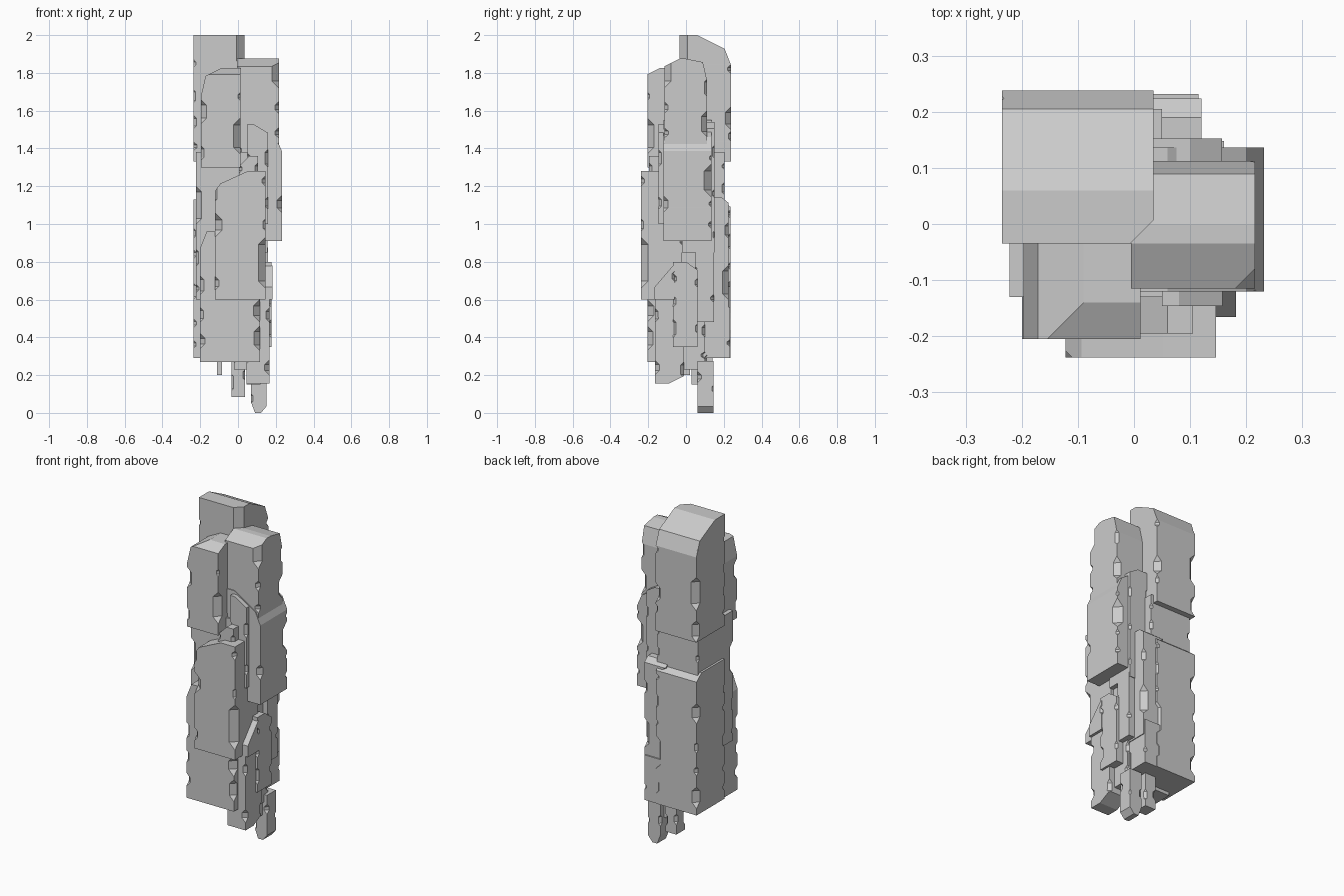
import bpy, bmesh, random
from mathutils import Vector

random.seed(7)


def notch_depth(z, notches):
    # chamfer size of one vertical edge at height z
    best = 0.0
    for z0, z1, c in notches:
        ramp = min(c, (z1 - z0) / 3)
        best = max(best, c * max(0.0, min(1.0, (z - z0) / ramp, (z1 - z) / ramp)))
    return best


def column(name, x, y, z, notches=(), cuts=(), chips=0.018):
    """Rock column. notches: (corner, z0, z1, size), corners run front-left,
    front-right, back-right, back-left. cuts: (point, normal) planes removing material."""
    (x0, x1), (y0, y1), (za, zb) = x, y, z
    edges = [[n[1:] for n in notches if n[0] == k] for k in range(4)]
    # scattered small chips on every vertical edge
    for e in edges:
        fixed = list(e)
        t = za + random.uniform(0.03, 0.12)
        while t < zb - 0.07:
            h = random.uniform(0.035, 0.1)
            if t + h < zb and all(t + h < a or t > b for a, b, _ in fixed):
                e.append((t, t + h, chips * random.uniform(0.6, 1.2)))
            t += h + random.uniform(0.06, 0.2)
    levels = {za, zb}
    for e in edges:
        for a, b, c in e:
            r = min(c, (b - a) / 3)
            levels |= {round(v, 4) for v in (a, a + r, b - r, b) if za < v < zb}
    bm = bmesh.new()
    rings = []
    for h in sorted(levels):
        c = [notch_depth(h, e) for e in edges]
        pts = [(x0, y0 + c[0]), (x0 + c[0], y0), (x1 - c[1], y0), (x1, y0 + c[1]),
               (x1, y1 - c[2]), (x1 - c[2], y1), (x0 + c[3], y1), (x0, y1 - c[3])]
        rings.append([bm.verts.new((px, py, h)) for px, py in pts])
    for lo, hi in zip(rings, rings[1:]):
        for i in range(8):
            j = (i + 1) % 8
            bm.faces.new((lo[i], lo[j], hi[j], hi[i]))
    bm.faces.new(rings[0][::-1])
    bm.faces.new(rings[-1])
    bmesh.ops.remove_doubles(bm, verts=bm.verts, dist=0.0003)
    # broken, sloping ends
    for co, no in cuts:
        bmesh.ops.bisect_plane(bm, geom=bm.verts[:] + bm.edges[:] + bm.faces[:], dist=1e-5,
                               plane_co=Vector(co), plane_no=Vector(no).normalized(),
                               clear_outer=True)
        bmesh.ops.holes_fill(bm, edges=[e for e in bm.edges if e.is_boundary], sides=0)
    bmesh.ops.dissolve_limit(bm, angle_limit=0.005, verts=bm.verts, edges=bm.edges)
    bmesh.ops.recalc_face_normals(bm, faces=bm.faces)
    me = bpy.data.meshes.new(name)
    bm.to_mesh(me)
    bm.free()
    ob = bpy.data.objects.new(name, me)
    bpy.context.collection.objects.link(ob)
    return ob


# upper columns
column("summit_column", (-0.235, 0.035), (-0.035, 0.238), (1.33, 2.0),
       [(1, 1.82, 2.2, 0.042), (3, 1.52, 1.72, 0.035), (3, 1.33, 1.46, 0.03), (2, 1.5, 1.62, 0.03)],
       [((0, 0.06, 2.0), (0, 0.07, 0.14)), ((0, 0.205, 1.927), (0, 0.085, 0.033))])
column("upper_right_column", (-0.005, 0.216), (-0.115, 0.112), (1.36, 1.875),
       [(1, 1.72, 2.1, 0.036), (2, 1.46, 1.6, 0.03)],
       [((0, -0.035, 1.875), (0, -0.04, 0.08)), ((0, 0.085, 1.875), (0, 0.13, 0.03)),
        ((0, 0.0, 1.875), (0, 0.04, 0.2))])
column("upper_front_left_column", (-0.197, 0.012), (-0.205, 0.02), (1.30, 1.825),
       [(1, 1.37, 1.56, 0.035), (0, 1.53, 1.66, 0.03)],
       [((-0.17, -0.1, 1.79), (-0.13, 0, 0.03)), ((-0.1, -0.1, 1.82), (-0.03, 0, 0.06)),
        ((0, -0.14, 1.825), (0, -0.03, 0.06))])

# middle columns
column("right_column", (0.0, 0.232), (-0.12, 0.136), (0.91, 1.55),
       [(1, 1.06, 1.15, 0.025), (2, 1.14, 1.32, 0.04)],
       [((0.06, 0, 1.55), (0.09, 0, 0.14)), ((0.2, 0, 1.46), (0.08, 0, 0.035))])
column("core_column", (-0.222, 0.05), (-0.13, 0.205), (0.6, 1.38), [(0, 1.0, 1.2, 0.03)])
column("front_column", (-0.122, 0.146), (-0.238, -0.02), (0.6, 1.28),
       [(1, 0.66, 0.93, 0.038), (0, 0.93, 1.06, 0.038)],
       [((-0.1, 0, 1.205), (-0.05, 0, 0.035)), ((0.03, 0, 1.27), (-0.05, 0, 0.11))])
column("back_right_sliver", (0.03, 0.157), (-0.02, 0.152), (0.85, 1.54), (),
       [((0.1, 0, 1.54), (0.06, 0, 0.1))], 0.014)
column("front_right_sliver", (0.05, 0.158), (-0.146, 0.0), (1.0, 1.53), (),
       [((0.08, 0, 1.53), (0.06, 0, 0.1))], 0.014)
column("front_ledge", (0.005, 0.105), (-0.195, -0.05), (1.15, 1.36), (),
       [((0.05, 0, 1.35), (-0.08, 0, 0.08))], 0.014)

# lower columns
column("lower_front_column", (-0.2, 0.116), (-0.205, 0.06), (0.27, 0.96),
       [(1, 0.33, 0.46, 0.03), (1, 0.48, 0.6, 0.035), (0, 0.34, 0.42, 0.025)],
       [((-0.17, 0, 0.95), (-0.1, 0, 0.04))])
column("lower_back_column", (-0.235, 0.035), (-0.03, 0.235), (0.29, 1.13),
       [(3, 0.33, 0.46, 0.03), (2, 0.5, 0.7, 0.03), (3, 0.84, 0.96, 0.03)],
       [((0, 0.2, 1.12), (0, 0.05, 0.06))])
column("back_right_column", (-0.02, 0.12), (0.03, 0.224), (0.47, 1.14),
       [(2, 0.6, 0.78, 0.03)], [((0, 0.19, 1.14), (0, 0.04, 0.05))])
column("front_right_shard", (0.045, 0.166), (-0.165, -0.01), (0.155, 0.72),
       [(1, 0.2, 0.28, 0.025)],
       [((0.1, -0.09, 0.155), (0, 0.05, -0.1)), ((0, -0.12, 0.7), (0, -0.1, 0.06))])
column("front_right_upper_shard", (0.08, 0.182), (-0.166, -0.06), (0.6, 0.78), (),
       [((0, -0.12, 0.72), (0, -0.07, 0.06))], 0.014)
column("right_shard", (0.05, 0.178), (-0.07, 0.062), (0.35, 0.8),
       [(1, 0.68, 0.74, 0.02)], [((0, 0.0, 0.8), (0, 0.05, 0.07))], 0.015)
column("right_back_shard", (0.03, 0.16), (0.05, 0.148), (0.48, 0.875), (), (), 0.015)
column("right_inner_core", (-0.02, 0.13), (-0.05, 0.1), (0.23, 1.0))
column("lower_right_shard", (0.0, 0.115), (0.04, 0.232), (0.29, 0.56))

# hanging tips
column("lowest_tip", (0.068, 0.15), (0.062, 0.145), (0.0, 0.275), [(1, 0.16, 0.22, 0.02)],
       [((0.09, 0, 0.0), (-0.08, 0, -0.03)), ((0.13, 0, 0.01), (0.06, 0, -0.05))], 0.014)
column("lowest_tip_stem", (0.045, 0.12), (0.03, 0.11), (0.15, 0.4), (), (), 0.014)
column("middle_tip", (-0.034, 0.037), (0.06, 0.14), (0.085, 0.4), (), (), 0.014)
column("small_tip", (-0.112, -0.084), (-0.02, 0.02), (0.2, 0.35), (), (), 0.006)
